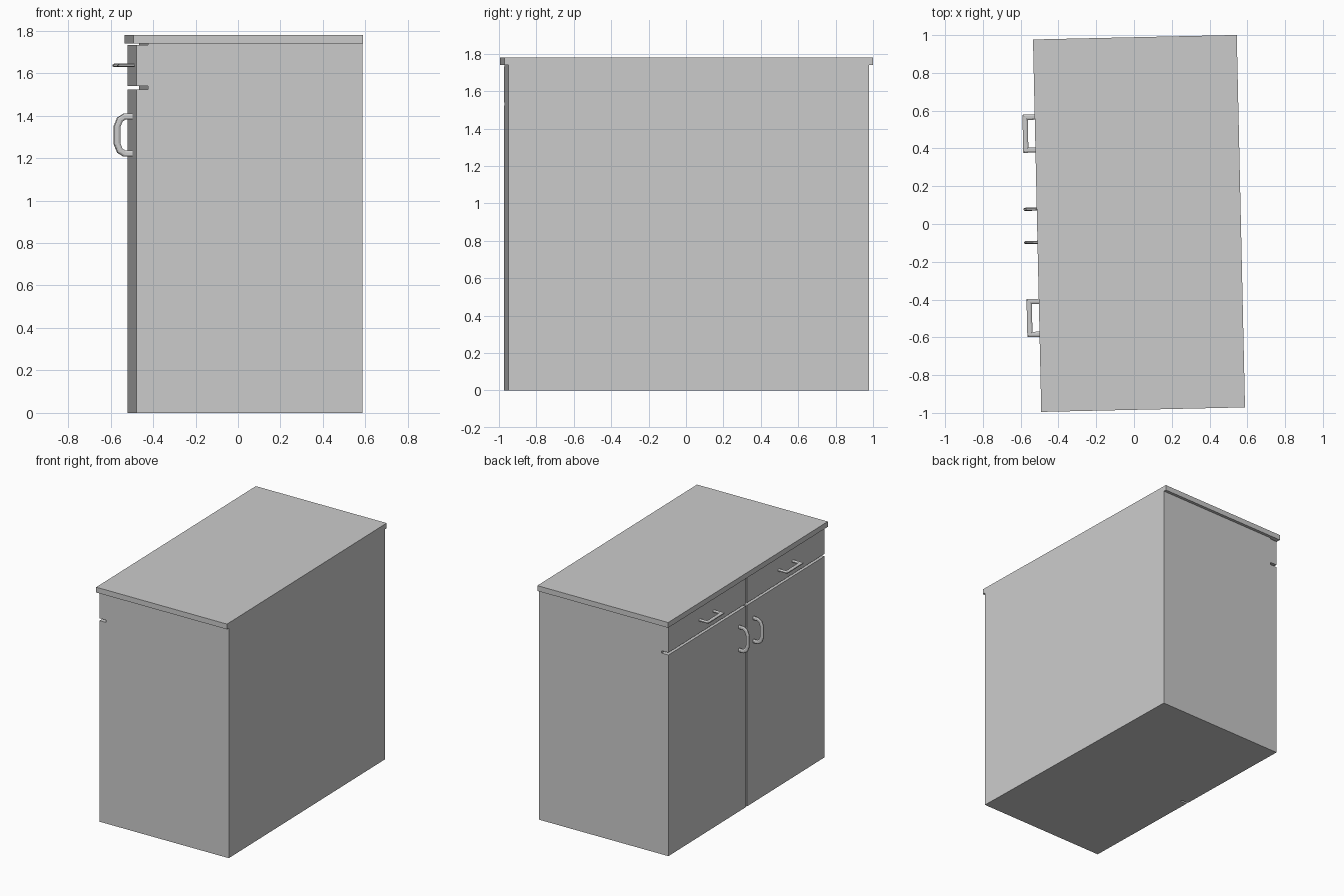
import bpy, bmesh, math
from mathutils import Matrix, Vector

if "Cube" in bpy.data.objects:
    bpy.data.objects.remove(bpy.data.objects["Cube"])

# The whole cabinet sits slightly turned about z; local -x is the door side
PLACE = Matrix.Translation((0.026, 0.003, 0)) @ Matrix.Rotation(math.radians(1.27), 4, 'Z')
FRONT = -0.526      # door face
CARCASS = -0.471    # carcass face behind the doors
HALF = 0.964        # half width of the body
GAP = 0.008         # half of the centre gap


def finish(name, bm):
    bmesh.ops.recalc_face_normals(bm, faces=bm.faces)
    mesh = bpy.data.meshes.new(name)
    bm.to_mesh(mesh)
    bm.free()
    obj = bpy.data.objects.new(name, mesh)
    bpy.context.collection.objects.link(obj)
    obj.matrix_world = PLACE
    return obj


def box(name, x, y, z):
    bm = bmesh.new()
    size = [b - a for a, b in (x, y, z)]
    mid = [(a + b) / 2 for a, b in (x, y, z)]
    bmesh.ops.create_cube(bm, size=1, matrix=Matrix.Translation(mid) @ Matrix.Diagonal((*size, 1)))
    return finish(name, bm)


def handle(name, path, centre, along, side):
    """Sweep a flattened octagonal bar along path points (outward, along)."""
    out, along, side = Vector((-1, 0, 0)), Vector(along), Vector(side)
    pts = [Vector(p) for p in path]
    bm = bmesh.new()
    rings = []
    for i, p in enumerate(pts):
        d0 = (p - pts[max(i - 1, 0)]).normalized()
        d1 = (pts[min(i + 1, len(pts) - 1)] - p).normalized()
        t = (d0 + d1).normalized()
        n = Vector((-t.y, t.x))
        d = d0 if i else d1
        n /= max(t.dot(d), 0.3)      # mitre the corners
        ring = []
        for k in range(8):
            a = math.tau * (k + 0.5) / 8
            q = p + n * 0.015 * math.cos(a)
            ring.append(bm.verts.new(Vector(centre) + out * q.x + along * q.y
                                     + side * 0.009 * math.sin(a)))
        rings.append(ring)
    for r, s in zip(rings, rings[1:]):
        for k in range(8):
            bm.faces.new((r[k], r[(k + 1) % 8], s[(k + 1) % 8], s[k]))
    bm.faces.new(rings[0])
    bm.faces.new(rings[-1])
    return finish(name, bm)


# Carcass and worktop
box("carcass", (CARCASS, 0.54), (-HALF, HALF), (0, 1.74))
box("worktop", (-0.539, 0.54), (-0.986, 0.986), (1.74, 1.78))

# Handle outlines: rounded bow for the doors, square bow for the drawers
half_bow = [(-0.005, -0.087), (0.035, -0.087), (0.057, -0.073), (0.07, -0.04)]
bow = half_bow + [(x, -y) for x, y in reversed(half_bow)]
square = [(-0.005, -0.087), (0.064, -0.087), (0.064, 0.087), (-0.005, 0.087)]

# Doors, drawers and handles on each half
for s, label in ((1, "left"), (-1, "right")):
    span = sorted((s * GAP, s * HALF))
    box(label + "_door", (FRONT, CARCASS), span, (0, 1.522))
    box(label + "_drawer", (FRONT, CARCASS), span, (1.54, 1.732))
    handle(label + "_door_handle", bow, (FRONT, s * 0.088, 1.308), (0, 0, 1), (0, 1, 0))
    handle(label + "_drawer_handle", square, (FRONT, s * 0.488, 1.636), (0, 1, 0), (0, 0, 1))
